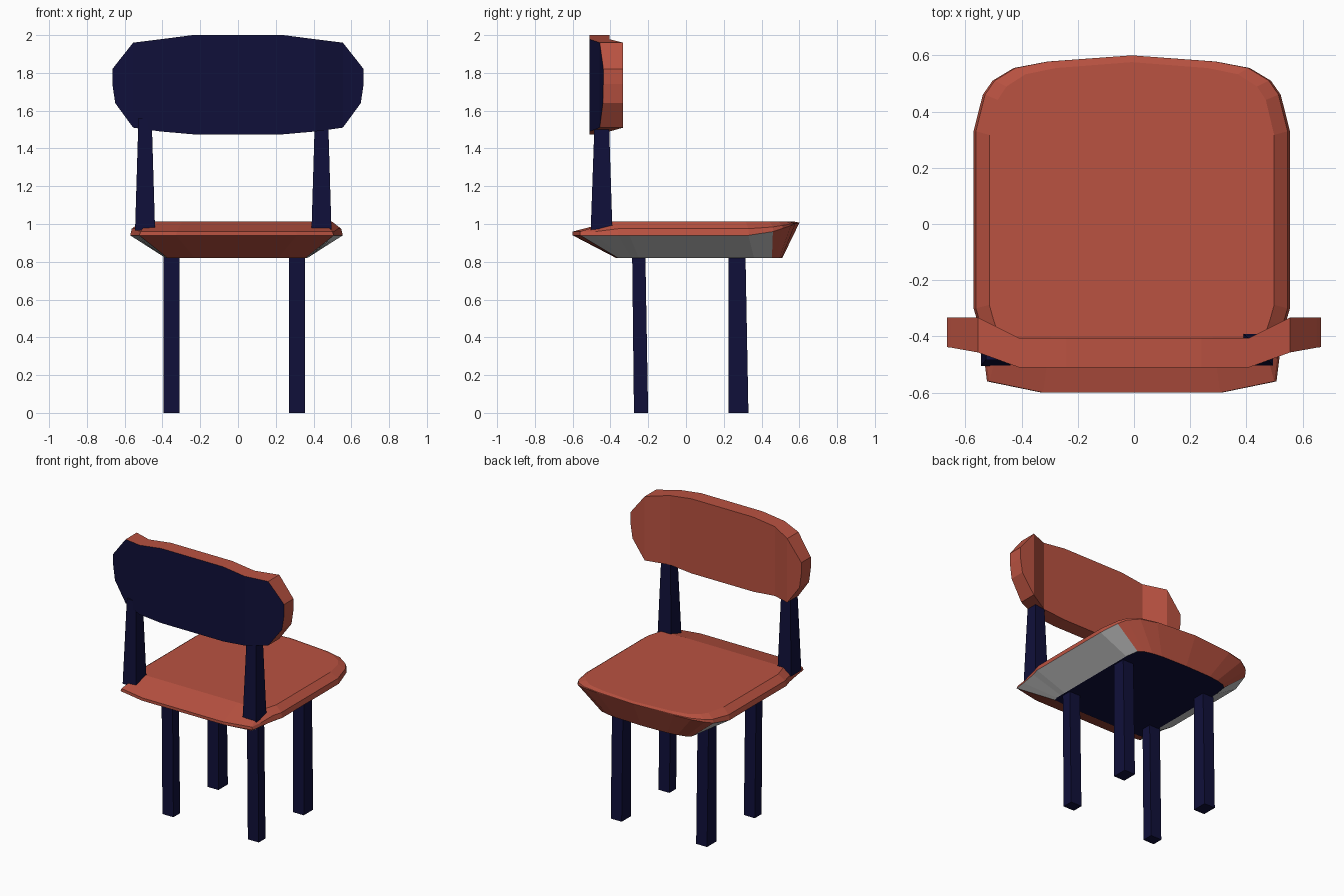
import bpy, bmesh

if "Cube" in bpy.data.objects:
    bpy.data.objects.remove(bpy.data.objects["Cube"])


def material(name, rgb):
    m = bpy.data.materials.new(name)
    m.diffuse_color = (*rgb, 1)
    m.use_nodes = True
    m.node_tree.nodes["Principled BSDF"].inputs["Base Color"].default_value = m.diffuse_color
    return m


RED = material("brick red", (0.49, 0.085, 0.053))
NAVY = material("dark navy", (0.005, 0.005, 0.042))
GREY = material("light grey", (0.55, 0.55, 0.55))


def finish(name, bm, mats, rule=None):
    bmesh.ops.recalc_face_normals(bm, faces=bm.faces[:])
    bm.normal_update()
    if rule:
        for f in bm.faces:
            f.material_index = rule(f)
    me = bpy.data.meshes.new(name)
    bm.to_mesh(me)
    bm.free()
    for m in mats:
        me.materials.append(m)
    ob = bpy.data.objects.new(name, me)
    bpy.context.collection.objects.link(ob)
    return ob


def loft(rings):
    """Skin closed rings of equal length and cap both ends."""
    bm = bmesh.new()
    loops = [[bm.verts.new(p) for p in r] for r in rings]
    n = len(loops[0])
    for a, b in zip(loops, loops[1:]):
        for i in range(n):
            j = (i + 1) % n
            bm.faces.new((a[i], a[j], b[j], b[i]))
    bm.faces.new(loops[0][::-1])
    bm.faces.new(loops[-1])
    return bm


def mirror_loop(half, cx=-0.008):
    """First point lies on the centre line; the rest are mirrored."""
    left = [(-p[0], *p[1:]) for p in half[:0:-1]]
    return [(p[0] + cx, *p[1:]) for p in half + left]


# Seat: rounded outline, tapering to a smaller underside
rim = [(0, .60), (.30, .578), (.42, .555), (.495, .51), (.53, .46), (.563, .33),
       (.563, -.30), (.545, -.36), (.525, -.48), (.515, -.56), (.32, -.60)]
under = [(0, .51), (.20, .505), (.27, .495), (.33, .48), (.36, .455), (.375, .36),
         (.375, -.25), (.375, -.29), (.375, -.33), (.365, -.36), (.22, -.37)]


def low_z(y):
    return .94 + max(0, y - .40) * .33


def high_z(y):
    return .96 + (y > -.4) * .015 + max(0, y - .40) * .16


seat_rings = [
    mirror_loop([(x, y, .82) for x, y in under]),
    mirror_loop([(x, y, low_z(y)) for x, y in rim]),
    mirror_loop([(x * .985, y, high_z(y)) for x, y in rim]),
    mirror_loop([(x * .90, max(y * .96, -.40), 1.012) for x, y in rim]),
]


def seat_colour(f):
    n, c = f.normal, f.calc_center_median()
    if n.z < -.95:
        return 1
    if c.z < .92 and abs(n.x) > abs(n.y):
        return 2
    return 0


finish("seat", loft(seat_rings), [RED, NAVY, GREY], seat_colour)

# Backrest: stations (x, top z, bottom z, back y, front y) mirrored
half = [(.24, 2.0, 1.475, -.51, -.405), (.41, 1.978, 1.49, -.51, -.405),
        (.555, 1.96, 1.51, -.457, -.333), (.65, 1.84, 1.64, -.44, -.333),
        (.665, 1.82, 1.74, -.438, -.333)]
stations = [(-s[0], *s[1:]) for s in half[::-1]] + half
back_rings = [[(x, yb, zb), (x, yf, zb), (x, yf, zt), (x, yb, zt)]
              for x, zt, zb, yb, yf in stations]


def back_colour(f):
    # rear-facing panels are navy, padding and edges red
    n = f.normal
    return int(n.y < -.7)


finish("backrest", loft(back_rings), [RED, NAVY], back_colour)


def bar(name, ends):
    """Tapered square bar from (x, y, z, width, depth) ends."""
    rings = [[(x - w / 2, y - d / 2, z), (x + w / 2, y - d / 2, z),
              (x + w / 2, y + d / 2, z), (x - w / 2, y + d / 2, z)]
             for x, y, z, w, d in ends]
    finish(name, loft(rings), [NAVY])


# Four legs and two backrest posts
for side, lx, px in (("left", -.353, -.492), ("right", .312, .442)):
    bar(side + "_rear_leg", [(lx, -.238, 0, .085, .075), (lx, -.25, .83, .085, .07)])
    bar(side + "_front_leg", [(lx, .278, 0, .085, .105), (lx, .27, .83, .085, .09)])
    bar(side + "_post", [(px, -.447, .965, .106, .115), (px, -.446, 1.56, .07, .075)])
